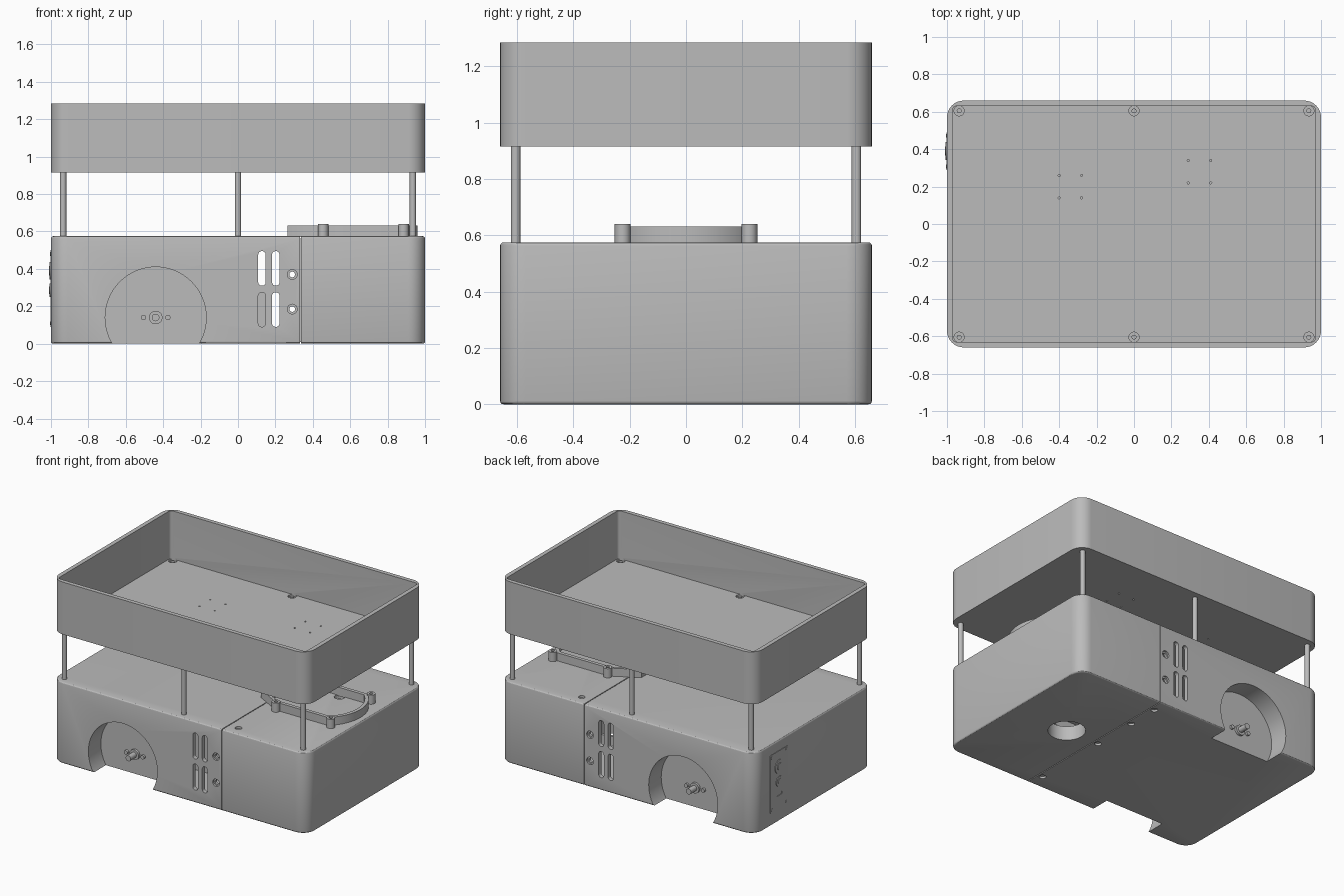
import bpy, bmesh, math
from mathutils import Matrix, Vector

cube = bpy.data.objects.get("Cube")
if cube:
    bpy.data.objects.remove(cube, do_unlink=True)

grey = bpy.data.materials.new("plain_grey")
grey.use_nodes = True
COLOR = (0.5, 0.5, 0.5, 1)
grey.diffuse_color = COLOR
grey.node_tree.nodes["Principled BSDF"].inputs["Base Color"].default_value = COLOR
AXES = {"x": Vector((1, 0, 0)), "y": Vector((0, 1, 0)), "z": Vector((0, 0, 1))}


def finish(name, bm):
    mesh = bpy.data.meshes.new(name)
    bmesh.ops.recalc_face_normals(bm, faces=bm.faces)
    bm.to_mesh(mesh)
    bm.free()
    mesh.materials.append(grey)
    obj = bpy.data.objects.new(name, mesh)
    bpy.context.collection.objects.link(obj)
    return obj


def box(name, lo, hi, axis="z", radius=0, edge=0):
    """Box with corners rounded around one axis, and optionally softened rims."""
    lo, hi = Vector(lo), Vector(hi)
    bm = bmesh.new()
    size = Matrix.Diagonal((*(hi - lo), 1))
    bmesh.ops.create_cube(bm, size=1, matrix=Matrix.Translation((lo + hi) / 2) @ size)
    along = AXES[axis]
    if radius:
        rims = [e for e in bm.edges
                if abs((e.verts[0].co - e.verts[1].co).normalized().dot(along)) > 0.9]
        bmesh.ops.bevel(bm, geom=rims, offset=radius, segments=8, profile=0.5, affect="EDGES")
    if edge:
        bm.normal_update()
        caps = {e for f in bm.faces if abs(f.normal.dot(along)) > 0.9 for e in f.edges}
        bmesh.ops.bevel(bm, geom=list(caps), offset=edge, segments=3, profile=0.5, affect="EDGES")
    return finish(name, bm)


def cyl(name, center, radius, length, axis="z", sides=32):
    bm = bmesh.new()
    turn = Vector((0, 0, 1)).rotation_difference(AXES[axis]).to_matrix().to_4x4()
    bmesh.ops.create_cone(bm, cap_ends=True, segments=sides, radius1=radius, radius2=radius,
                          depth=length, matrix=Matrix.Translation(center) @ turn)
    return finish(name, bm)


def prism(name, outline, z0, z1):
    bm = bmesh.new()
    face = bm.faces.new([bm.verts.new((x, y, z0)) for x, y in outline])
    top = bmesh.ops.extrude_face_region(bm, geom=[face])["geom"]
    bmesh.ops.translate(bm, vec=(0, 0, z1 - z0),
                        verts=[v for v in top if isinstance(v, bmesh.types.BMVert)])
    return finish(name, bm)


def carve(target, *cutters, mode="DIFFERENCE"):
    """Apply one boolean per cutter, then remove the cutters."""
    bpy.context.view_layer.objects.active = target
    for cutter in cutters:
        mod = target.modifiers.new("cut", "BOOLEAN")
        mod.operation, mod.solver, mod.object = mode, "EXACT", cutter
        bpy.ops.object.modifier_apply(modifier=mod.name)
        bpy.data.objects.remove(cutter, do_unlink=True)
    return target


X, Y, TOP, WALL = 1.0, 0.66, 0.575, 0.03
WHEEL = (-0.44, 0.14)
WELL_R, WELL_D = 0.27, 0.14
SEAM = 0.335

# Hollow lower case with rounded corners
case = box("lower_case", (-X, -Y, 0), (X, Y, TOP), radius=0.09, edge=0.012)
room = box("room", (-X + WALL, -Y + WALL, WALL), (X - WALL, Y - WALL, TOP - WALL), radius=0.06)
for side in (-1, 1):
    carve(room, cyl("housing", (WHEEL[0], side * Y, WHEEL[1]), WELL_R + 0.02,
                    2 * (WELL_D + 0.02), "y", 64))
carve(case, room)

# Wheel wells, vent slots and side screw holes
for side in (-1, 1):
    carve(case, cyl("well", (WHEEL[0], side * Y, WHEEL[1]), WELL_R, 2 * WELL_D, "y", 64))
    for x in (0.108, 0.182):
        for z in (0.09, 0.31):
            carve(case, box("slot", (x, side * Y - 0.1, z), (x + 0.04, side * Y + 0.1, z + 0.185),
                            "y", 0.0195))
    for z in (0.185, 0.37):
        carve(case, cyl("sink", (0.29, side * Y, z), 0.026, 0.024, "y"),
              cyl("bore", (0.29, side * Y, z), 0.015, 0.2, "y"))
    carve(case, cyl("top_hole", (0.41, side * 0.58, TOP), 0.022, 0.03))

# Openings in the roof and floor
carve(case, cyl("cable_hole", (0.67, 0.18, TOP), 0.035, 0.2),
      cyl("floor_hole", (0.56, 0, 0), 0.12, 0.2, sides=48))
for y in (-0.55, 0, 0.33, 0.56):
    carve(case, cyl("floor_screw_hole", (0.3, y, 0), 0.022, 0.03))

# Thin seam running round the case
seam = box("seam", (SEAM - 0.003, -1, -1), (SEAM + 0.003, 1, 1))
carve(seam, box("seam_core", (0, -Y + 0.012, 0.008), (0.6, Y - 0.012, TOP - 0.012)))
carve(case, seam)

# Collar above the floor opening
collar = cyl("floor_collar", (0.56, 0, 0.055), 0.14, 0.09, sides=48)
carve(collar, cyl("collar_bore", (0.56, 0, 0.05), 0.12, 0.3, sides=48))

# Battery block inside
box("battery_block", (-0.3, -0.3, WALL), (0.165, 0.3, 0.29))

# Drive shafts with two motor screws each
for side, label in ((-1, "front"), (1, "back")):
    y = side * (Y - WELL_D)
    cyl(label + "_motor_boss", (WHEEL[0], y + side * 0.008, WHEEL[1]), 0.036, 0.016, "y")
    cyl(label + "_drive_shaft", (WHEEL[0], y + side * 0.04, WHEEL[1]), 0.02, 0.08, "y")
    for dx in (-0.065, 0.065):
        cyl(label + "_motor_screw", (WHEEL[0] + dx, y + side * 0.008, WHEEL[1]), 0.014, 0.016, "y", 16)

# Connector panel on the end wall
PY = 0.39
panel = box("connector_panel", (-X - 0.003, PY - 0.1, 0.09), (-X + 0.01, PY + 0.1, 0.5), "x", 0.01)
cyl("power_socket", (-X, PY, 0.39), 0.048, 0.014, "x")
cyl("socket_core", (-X, PY, 0.39), 0.025, 0.02, "x")
cyl("power_button", (-X, PY, 0.285), 0.036, 0.014, "x")
cyl("button_core", (-X, PY, 0.285), 0.02, 0.02, "x")
carve(panel, box("port", (-X - 0.02, PY - 0.03, 0.185), (-X + 0.006, PY + 0.03, 0.205)))
for dy in (-0.082, 0.082):
    for z in (0.11, 0.48):
        cyl("panel_screw", (-X, PY + dy, z), 0.01, 0.01, "x", 16)


# Sensor mounting ring on the roof, with four lugs
def ring_outline(inset):
    r, w = 0.29 - inset, 0.22 - inset
    a = math.asin(w / r)
    arc = [a * (i / 8 - 1) for i in range(17)]
    pts = [(0.67 + r * math.cos(t), r * math.sin(t)) for t in arc]
    return pts + [(0.45, w), (0.265 + inset, 0.12), (0.265 + inset, -0.12), (0.45, -w)]


ring = prism("sensor_ring", ring_outline(0), TOP - 0.005, 0.632)
carve(ring, prism("ring_bore", ring_outline(0.025), 0.5, 0.7))
for x in (0.455, 0.885):
    for y in (-0.225, 0.225):
        lug = cyl("ring_lug", (x, y, 0.606), 0.028, 0.068, sides=24)
        carve(lug, cyl("lug_bore", (x, y, 0.64), 0.012, 0.04, sides=16))

# Open upper tray
Z0, Z1 = 0.915, 1.285
tray = box("upper_tray", (-X, -Y, Z0), (X, Y, Z1), radius=0.09)
carve(tray, box("tray_room", (-X + WALL, -Y + WALL, Z0 + WALL), (X - WALL, Y - WALL, 2), radius=0.02))

# Support rods with screw heads on the tray floor
for x in (-0.935, 0, 0.935):
    for y in (-0.605, 0.605):
        cyl("support_rod", (x, y, (TOP + Z0) / 2), 0.017, Z0 - TOP + 0.01, sides=24)
        carve(tray, cyl("screw_sink", (x, y, Z0 + WALL), 0.027, 0.024, sides=24))
        cyl("rod_screw", (x, y, Z0 + WALL - 0.008), 0.013, 0.01, sides=16)

# Small mounting holes in the tray floor
for cx, cy in ((-0.34, 0.2), (0.35, 0.28)):
    for dx in (-0.06, 0.06):
        for dy in (-0.06, 0.06):
            carve(tray, cyl("pin_hole", (cx + dx, cy + dy, Z0), 0.006, 0.2, sides=8))

# Smooth the curved surfaces, keep edges sharp
bpy.ops.object.select_all(action="DESELECT")
for obj in bpy.context.scene.objects:
    if obj.type == "MESH" and grey.name in obj.data.materials:
        obj.select_set(True)
        bpy.context.view_layer.objects.active = obj
bpy.ops.object.shade_smooth_by_angle(angle=math.radians(30))
